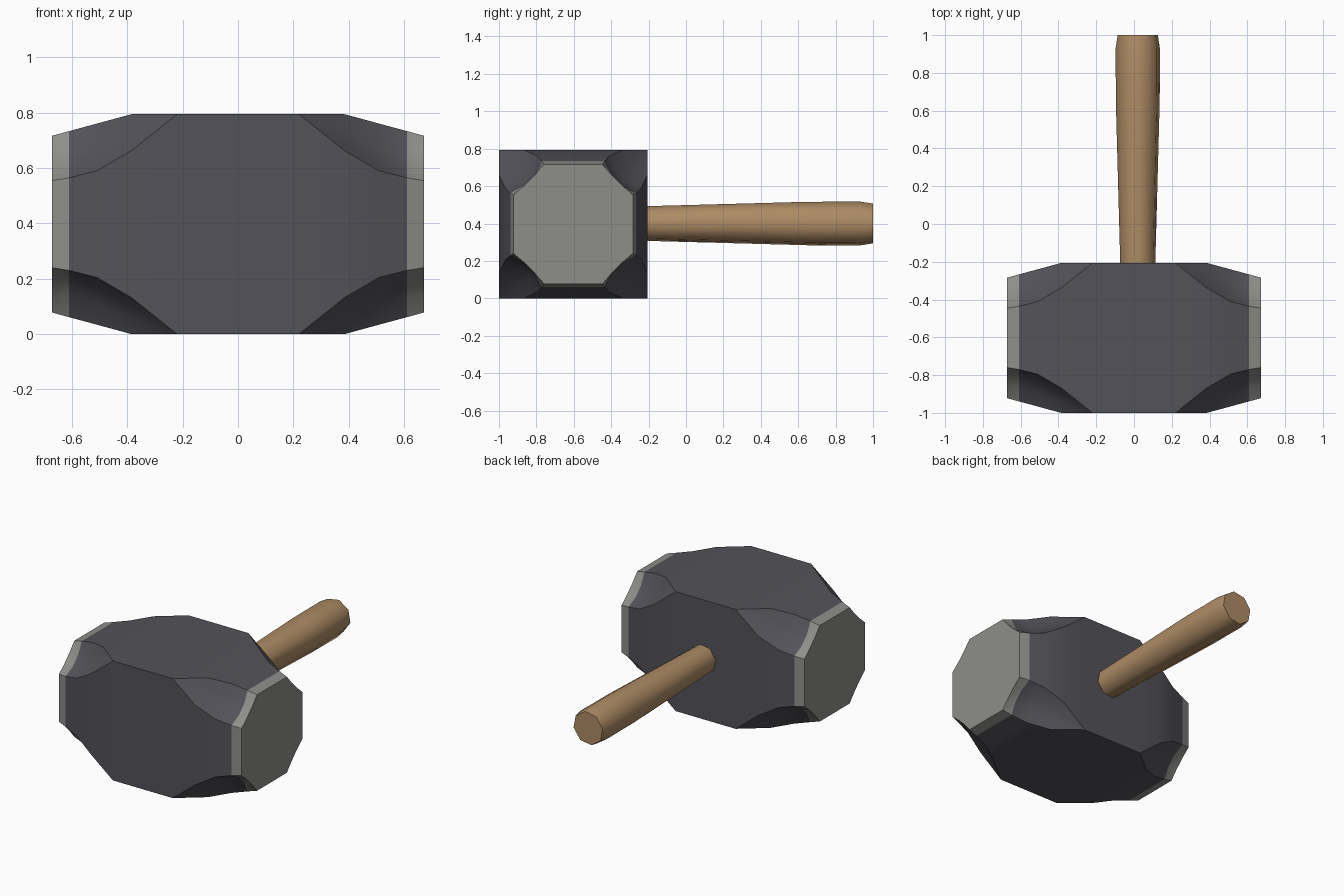
import bpy, bmesh, math

if "Cube" in bpy.data.objects:
    bpy.data.objects.remove(bpy.data.objects["Cube"])


def material(name, rgb):
    m = bpy.data.materials.new(name)
    m.diffuse_color = (*rgb, 1)
    m.use_nodes = True
    m.node_tree.nodes["Principled BSDF"].inputs["Base Color"].default_value = m.diffuse_color
    return m


DARK = material("dark_iron", (0.085, 0.085, 0.1))
STEEL = material("worn_steel", (0.27, 0.27, 0.255))
WOOD = material("brown_wood", (0.42, 0.26, 0.13))


def loft(name, rings, mats, location, pick=lambda c: 0, angle=30):
    """Skin a list of equal-length rings, cap both ends, shade by angle."""
    bm = bmesh.new()
    loops = [[bm.verts.new(p) for p in ring] for ring in rings]
    n = len(loops[0])
    for a, b in zip(loops, loops[1:]):
        for i in range(n):
            j = (i + 1) % n
            bm.faces.new((a[i], a[j], b[j], b[i]))
    bm.faces.new(loops[0])
    bm.faces.new(loops[-1])
    bmesh.ops.remove_doubles(bm, verts=bm.verts, dist=0.0005)
    bmesh.ops.recalc_face_normals(bm, faces=bm.faces)
    for f in bm.faces:
        f.material_index = pick(f.calc_center_median())
    me = bpy.data.meshes.new(name)
    bm.to_mesh(me)
    bm.free()
    for m in mats:
        me.materials.append(m)
    ob = bpy.data.objects.new(name, me)
    ob.location = location
    bpy.context.collection.objects.link(ob)
    bpy.ops.object.select_all(action='DESELECT')
    ob.select_set(True)
    bpy.context.view_layer.objects.active = ob
    bpy.ops.object.shade_smooth_by_angle(angle=math.radians(angle))
    return ob


def head_ring(x, h, f, scoop):
    """Square of half size h, corners cut back to f and slightly hollowed."""
    s = scoop / math.sqrt(2)
    corner = [(h, f)]
    for t in (1 / 3, 2 / 3):
        corner.append((h + (f - h) * t - s, f + (h - f) * t - s))
    corner.append((f, h))
    ring = []
    for k in range(4):
        c, sn = round(math.cos(k * math.pi / 2)), round(math.sin(k * math.pi / 2))
        ring += [(x, a * c - b * sn, a * sn + b * c) for a, b in corner]
    return ring


# Hammer head: sections from the middle outward, mirrored in x
half = [(0.22, 0.397, 0.397, 0), (0.385, 0.397, 0.265, 0.015),
        (0.51, 0.363, 0.192, 0.025), (0.61, 0.336, 0.167, 0.027),
        (0.672, 0.319, 0.157, 0.006)]
sections = [(-x, h, f, s) for x, h, f, s in reversed(half)] + half
loft("hammer_head", [head_ring(*s) for s in sections], [DARK, STEEL],
     (0, -0.603, 0.397), pick=lambda c: int(abs(c.x) > 0.612))

# Handle: tapered eight-sided shaft, thicker toward the free end
profile = [(-0.5, 0.09), (-0.21, 0.095), (0.65, 0.119), (0.93, 0.12), (1.0, 0.109)]
rings = [[(r * math.cos(a), y, r * math.sin(a))
          for a in (math.radians(32.5 + 45 * k) for k in range(8))]
         for y, r in profile]
loft("handle", rings, [WOOD], (0.02, 0, 0.4), angle=50)
